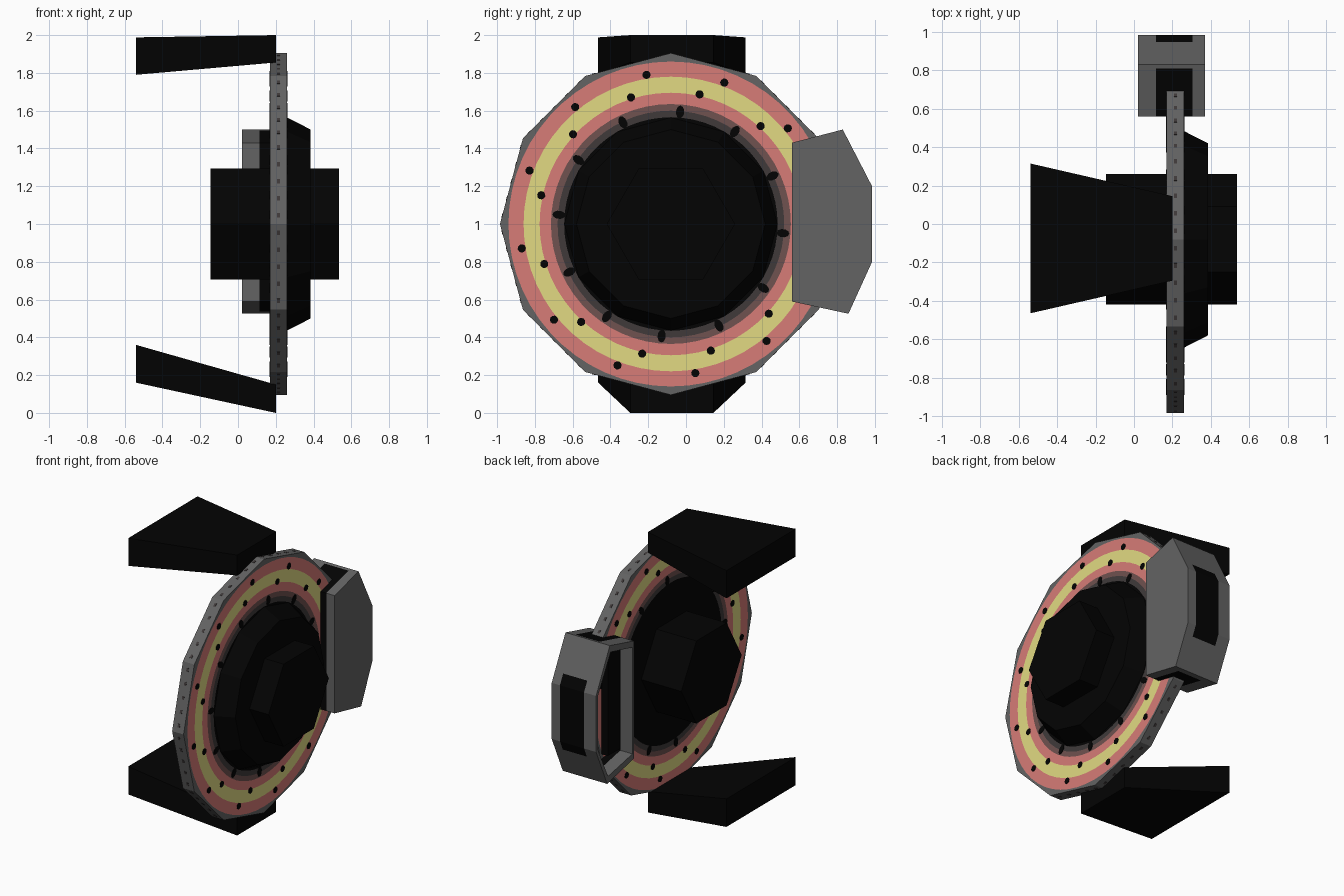
import bpy, bmesh, math
from mathutils import Vector

if "Cube" in bpy.data.objects:
    bpy.data.objects.remove(bpy.data.objects["Cube"])

CY, CZ = -0.08, 1.0            # wheel axis (runs along x)
X0, X1, R = 0.17, 0.26, 0.905  # disc faces and corner radius


def material(name, rgb):
    m = bpy.data.materials.new(name)
    m.diffuse_color = (*rgb, 1)
    m.use_nodes = True
    m.node_tree.nodes["Principled BSDF"].inputs["Base Color"].default_value = m.diffuse_color
    return m


BLACK = material("black", (0.001, 0.001, 0.001))
GREY = material("steel grey", (0.125, 0.125, 0.125))
YELLOW = material("yellow", (0.76, 0.70, 0.225))
RED = material("faded red", (0.68, 0.20, 0.185))
BROWN = material("brown", (0.16, 0.085, 0.08))
DARK = material("dark grey", (0.05, 0.042, 0.042))


def finish(name, bm, mats):
    bmesh.ops.recalc_face_normals(bm, faces=bm.faces)
    me = bpy.data.meshes.new(name)
    bm.to_mesh(me)
    bm.free()
    for m in mats:
        me.materials.append(m)
    ob = bpy.data.objects.new(name, me)
    bpy.context.collection.objects.link(ob)
    return ob


def add_loft(bm, rings, base=True):
    """Solid through rings with equal point counts; base=False leaves the start open."""
    vs = [[bm.verts.new(p) for p in ring] for ring in rings]
    n = len(vs[0])
    for a, b in zip(vs, vs[1:]):
        for i in range(n):
            j = (i + 1) % n
            bm.faces.new((a[i], a[j], b[j], b[i]))
    if base:
        bm.faces.new(vs[0])
    bm.faces.new(vs[-1])


def loft(name, rings, *mats, base=True):
    bm = bmesh.new()
    add_loft(bm, rings, base)
    return finish(name, bm, mats)


def polar(x, r, ang):
    return Vector((x, CY + r * math.cos(ang), CZ + r * math.sin(ang)))


def ngon(x, r, n):
    return [polar(x, r, 2 * math.pi * i / n) for i in range(n)]


def rect(x, y0, y1, z0, z1):
    return [(x, y0, z0), (x, y1, z0), (x, y1, z1), (x, y0, z1)]


# Disc: twelve-sided, with round painted bands; the hat closes its outer face
SEG = 60
bands = [(0.545, 0), (0.565, 0), (0.60, 1), (0.635, 2), (0.695, 3), (0.78, 4),
         (0.86, 3), (R, 5)]
bm = bmesh.new()


def rim_radius(a):
    return R * math.cos(math.pi / 12) / math.cos(a % (math.pi / 6) - math.pi / 12)


rims = []
for x in (X0, X1):
    prev = None
    for r, mi in bands:
        ring = []
        for i in range(SEG):
            a = 2 * math.pi * i / SEG
            ring.append(bm.verts.new(polar(x, rim_radius(a) if r == R else r, a)))
        if prev:
            for i in range(SEG):
                j = (i + 1) % SEG
                bm.faces.new((prev[i], prev[j], ring[j], ring[i])).material_index = mi
        elif x == X0:
            bm.faces.new(ring).material_index = mi
        prev = ring
    rims.append(prev)
for i in range(SEG):
    j = (i + 1) % SEG
    bm.faces.new((rims[0][i], rims[0][j], rims[1][j], rims[1][i])).material_index = 5
finish("brake_disc", bm, [BLACK, DARK, BROWN, RED, YELLOW, GREY])

# Drilled holes: twelve curved rows of three, as thin plates on both faces
bm = bmesh.new()
for x0, x1 in ((X0 - 0.003, X0 + 0.002), (X1 - 0.002, X1 + 0.003)):
    for k in range(12):
        for r, deg in ((0.80, 69.3), (0.703, 77.5), (0.595, 85.3)):
            c = polar(0, r, math.radians(deg + 30 * k))
            stretch = 0.034 if r < 0.6 else 0.022
            out = Vector((0, c.y - CY, c.z - CZ)).normalized()
            side = Vector((0, -out.z, out.y))
            pts = [c + out * stretch * math.cos(t) + side * 0.022 * math.sin(t)
                   for t in [math.pi * i / 5 for i in range(10)]]
            add_loft(bm, [[p + Vector((x, 0, 0)) for p in pts] for x in (x0, x1)])
finish("disc_holes", bm, [BLACK])

# Small vents around the rim: five on each flat
bm = bmesh.new()
for k in range(12):
    p, q = polar(0, R, math.pi * k / 6), polar(0, R, math.pi * (k + 1) / 6)
    along = (q - p).normalized()
    out = ((p + q) / 2 - Vector((0, CY, CZ))).normalized()
    for i in range(5):
        c = p.lerp(q, (i + 0.5) / 5)
        corners = [c + along * s * 0.012 + out * t for s, t in
                   ((-1, -0.002), (1, -0.002), (1, 0.002), (-1, 0.002))]
        add_loft(bm, [[v + Vector((x, 0, 0)) for v in corners] for x in (0.207, 0.223)])
finish("rim_vents", bm, [DARK])

# Hub: tapered hat and six-sided axle
loft("hub_hat", [ngon(X1 - 0.002, 0.565, 12), ngon(0.385, 0.50, 12)], BLACK, base=False)
loft("axle", [ngon(-0.145, 0.34, 6), ngon(0.535, 0.34, 6)], BLACK)

# Tapered arms above and below the disc
loft("upper_arm", [rect(-0.54, -0.465, 0.315, 1.79, 1.988),
                   rect(0.20, -0.295, 0.145, 1.855, 2.0)], BLACK)
loft("lower_arm", [rect(-0.54, -0.465, 0.315, 0.16, 0.36),
                   rect(0.20, -0.295, 0.145, 0.0, 0.15)], BLACK)

# Caliper: closed prism around the disc with an open pocket on its inner side
side = [(0.56, 1.43), (0.83, 1.5), (0.985, 1.2), (0.985, 0.80), (0.86, 0.525), (0.56, 0.59)]
inset = [(0.575, 1.39), (0.82, 1.45), (0.965, 1.19), (0.965, 0.81), (0.85, 0.575), (0.575, 0.63)]
caliper = loft("caliper", [[(x, y, z) for y, z in side] for x in (0.02, 0.37)], GREY, BLACK)
cutter = loft("pocket_cutter", [[(x, y, z) for y, z in inset] for x in (-0.1, 0.20)],
              GREY, BLACK)
cutter.hide_render = True
bpy.context.view_layer.objects.active = caliper
mod = caliper.modifiers.new("pocket", "BOOLEAN")
mod.operation, mod.solver, mod.object = "DIFFERENCE", "EXACT", cutter
bpy.ops.object.modifier_apply(modifier=mod.name)
bpy.data.objects.remove(cutter)

# Caliper colours: black slot where the disc enters, black panel on the outer side
bm = bmesh.new()
bm.from_mesh(caliper.data)
for co, no in (((0.115, 0, 0), (1, 0, 0)), ((0.305, 0, 0), (1, 0, 0)),
               ((0, 0.81, 0), (0, 1, 0)),
               ((0, 0, 0.73), (0, 0, 1)), ((0, 0, 1.27), (0, 0, 1))):
    bmesh.ops.bisect_plane(bm, geom=bm.verts[:] + bm.edges[:] + bm.faces[:],
                           plane_co=co, plane_no=no)
bm.normal_update()
for f in bm.faces:
    c, n = f.calc_center_median(), f.normal
    middle = 0.115 < c.x < 0.305
    slot = middle and c.y < 0.81
    panel = middle and n.y > 0.5 and c.y > 0.85 and abs(c.z - 1) < 0.27
    f.material_index = 1 if slot or panel or (middle and abs(n.x) > 0.9) else 0
bm.to_mesh(caliper.data)
bm.free()

# Brake pad seen through the pocket
loft("brake_pad", [rect(0.12, 0.57, 0.71, 0.64, 1.36),
                   rect(0.168, 0.57, 0.71, 0.64, 1.36)], BLACK)
